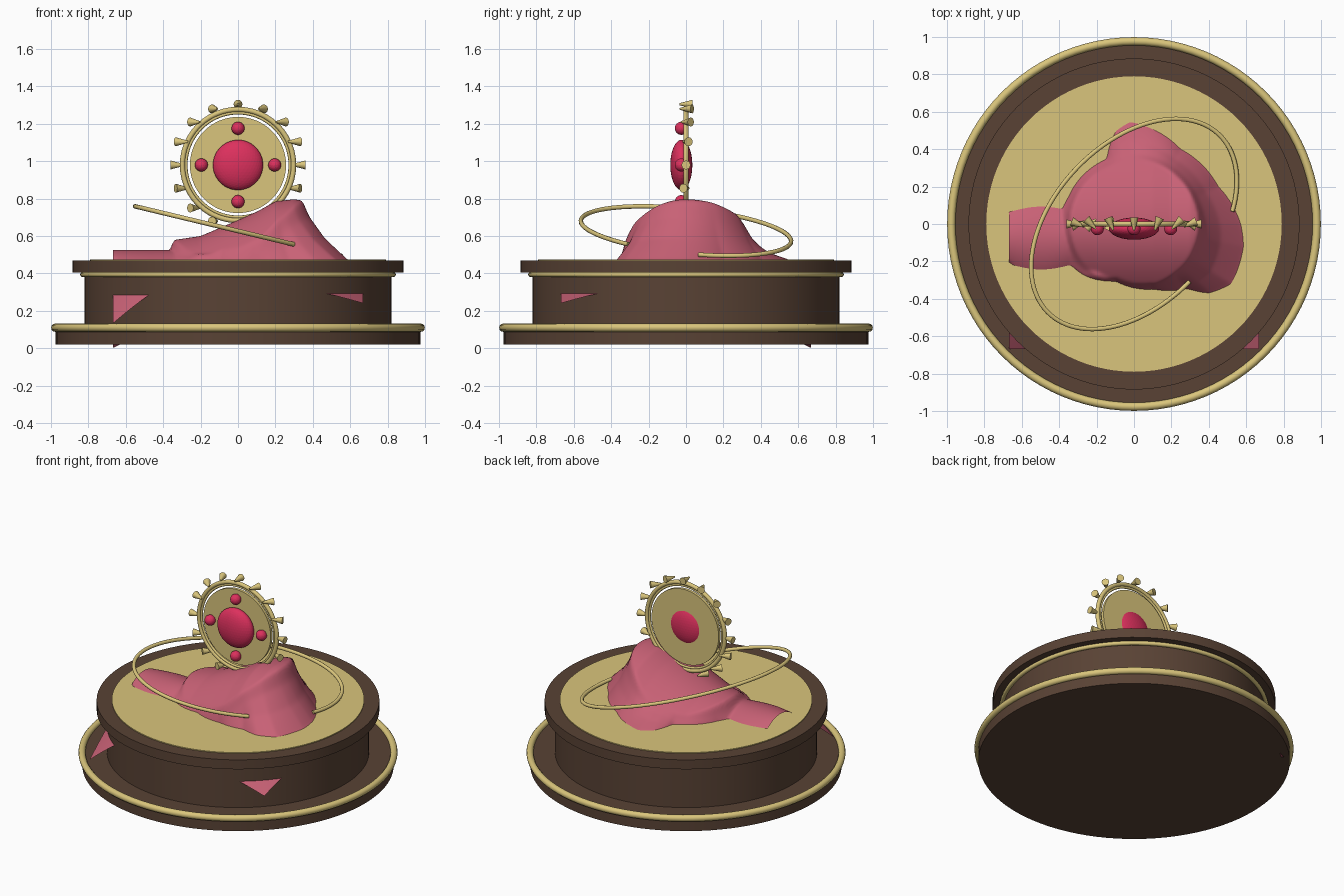
import bpy, bmesh, math
from mathutils import Vector

if "Cube" in bpy.data.objects:
    bpy.data.objects.remove(bpy.data.objects["Cube"])


def material(name, color):
    m = bpy.data.materials.new(name)
    m.diffuse_color = (*color, 1)
    m.use_nodes = True
    m.node_tree.nodes["Principled BSDF"].inputs["Base Color"].default_value = m.diffuse_color
    return m


WOOD = material("wood", (0.10, 0.055, 0.035))
GOLD = material("gold", (0.70, 0.56, 0.20))
CLOTH = material("cloth", (0.58, 0.12, 0.18))
GEM = material("gem", (0.72, 0.03, 0.11))


def finish(name, mat, smooth=True):
    o = bpy.context.object
    o.name = name
    o.data.materials.append(mat)
    if smooth:
        bpy.ops.object.shade_smooth_by_angle(angle=math.radians(35))
    return o


def disc(name, r, z0, z1, mat):
    bpy.ops.mesh.primitive_cylinder_add(vertices=96, radius=r, depth=z1 - z0,
                                        location=(0, 0, (z0 + z1) / 2))
    return finish(name, mat)


def ring(name, major, minor, loc, mat, rot=(0, 0, 0)):
    bpy.ops.mesh.primitive_torus_add(major_radius=major, minor_radius=minor, location=loc,
                                     rotation=rot, major_segments=96, minor_segments=12)
    return finish(name, mat)


# Round plinth
disc("base_plate", 0.975, 0.02, 0.11, WOOD)
ring("base_trim", 0.977, 0.022, (0, 0, 0.11), GOLD)
disc("drum", 0.82, 0.10, 0.42, WOOD)
ring("drum_trim", 0.83, 0.014, (0, 0, 0.395), GOLD)
disc("top_rim", 0.885, 0.405, 0.47, WOOD)
disc("top_inlay", 0.79, 0.46, 0.476, GOLD)


# Draped cloth: a square sheet lifted by a mound, with corners hanging through the plinth
def lerp(x, pts):
    if x <= pts[0][0]:
        return pts[0][1]
    for (a, p), (b, q) in zip(pts, pts[1:]):
        if x <= b:
            return p + (q - p) * (x - a) / (b - a)
    return pts[-1][1]


OUTLINE = [(-0.39, 0.06), (-0.35, 0.15), (-0.15, 0.35), (-0.1, 0.5), (-0.02, 0.55),
           (0.05, 0.53), (0.25, 0.4), (0.45, 0.2), (0.57, 0.0), (0.585, -0.12),
           (0.52, -0.32), (0.4, -0.37), (0.28, -0.345), (0.1, -0.35), (-0.1, -0.31),
           (-0.27, -0.28), (-0.36, -0.2)]
POLAR = sorted((math.atan2(y, x), math.hypot(x, y)) for x, y in OUTLINE)
POLAR = ([(POLAR[-1][0] - math.tau, POLAR[-1][1])] + POLAR
         + [(POLAR[0][0] + math.tau, POLAR[0][1])])
RIDGE = [(-0.37, 0.575), (-0.2, 0.60), (0, 0.685), (0.1, 0.73), (0.2, 0.785),
         (0.3, 0.797), (0.37, 0.785)]
CORNERS = {(-1, -1): (0.28, 0.13), (1, -1): (0.29, 0.24), (-1, 1): (0.09, 0.0), (1, 1): (0.09, 0.05)}
FLOOR = 0.475


def crown(x, y):
    return max(FLOOR + 0.03, lerp(x, RIDGE) - (1.5 if y < 0 else 0.95) * y * y)


def cloth_height(x, y):
    r, a = math.hypot(x, y), math.atan2(y, x)
    edge = lerp(a, POLAR)
    inner = min(0.345, edge * 0.93)
    if r <= inner:
        z = crown(x, y)
    else:
        top = crown(x * inner / r, y * inner / r)
        t = (r - inner) / (edge - inner)
        z = FLOOR + (top - FLOOR) * (lerp(t, [(0, 1), (0.15, 0.74), (0.5, 0.37), (1, 0)])
                                     if t <= 1 else 0) - max(0, t - 1) * 0.15
    if x < -0.3:
        arch = 1 - ((y + 0.075) / (0.14 + 0.03 * math.sin((x + 0.67) * 9))) ** 2
        z = max(z, FLOOR + 0.05 * arch)
    mid, tip = CORNERS[(1 if x > 0 else -1, 1 if y > 0 else -1)]
    w = (r - 0.824) / 0.123
    hang = mid + (tip - mid) * max(w, -1)
    return max(z, hang) if r < 0.7 and z > 0.45 else hang if r > 0.7 and z < FLOOR else max(z, 0.3)


bpy.ops.mesh.primitive_grid_add(x_subdivisions=130, y_subdivisions=130, size=1.34)
for v in bpy.context.object.data.vertices:
    v.co.z = cloth_height(v.co.x, v.co.y)
cloth = finish("draped_cloth", CLOTH, False)
bpy.ops.object.shade_smooth()
mod = cloth.modifiers.new("soften", 'SMOOTH')
mod.factor, mod.iterations = 0.5, 3

# Upright medallion: disc and concentric rings
C = Vector((0, 0, 0.98))
UP = (math.pi / 2, 0, 0)
bpy.ops.mesh.primitive_cylinder_add(vertices=64, radius=0.257, depth=0.02, location=C, rotation=UP)
finish("medallion_disc", GOLD)
ring("medallion_inner_ring", 0.278, 0.008, C, GOLD, UP)
ring("medallion_outer_ring", 0.297, 0.014, C, GOLD, UP)

# Sixteen flared studs, each turned about the vertical axis
for i in range(16):
    a = i * math.tau / 16
    p = C + Vector((math.cos(a), 0, math.sin(a))) * 0.325
    bpy.ops.mesh.primitive_cone_add(vertices=12, radius1=0.005, radius2=0.024, depth=0.072,
                                    location=p, rotation=(0, math.pi / 2, a))
    finish(f"stud_{i + 1}", GOLD)


# Faceted gems
def gem(name, loc, r, flat=1):
    bpy.ops.mesh.primitive_ico_sphere_add(subdivisions=4 if r > 0.1 else 3, radius=r, location=loc)
    bpy.context.object.scale.y = flat
    return finish(name, GEM, False)


gem("centre_gem", C + Vector((0, -0.025, 0)), 0.134, 0.44)
for i in range(4):
    a = i * math.pi / 2
    gem(f"small_gem_{i + 1}", C + Vector((0.196 * math.cos(a), -0.025, 0.196 * math.sin(a))), 0.035)

# Open tilted hoop around the cloth
curve = bpy.data.curves.new("hoop", 'CURVE')
curve.dimensions = '3D'
curve.bevel_depth, curve.bevel_resolution = 0.012, 3
curve.use_fill_caps = True
N = 96
sp = curve.splines.new('POLY')
sp.points.add(N)
for i, pt in enumerate(sp.points):
    t = -0.3 + (math.tau - 0.7) * i / N
    x, y = 0.55 * math.cos(t), 0.562 * math.sin(t + 0.42)
    pt.co = (x, y, 0.627 - 0.24 * x, 1)
hoop = bpy.data.objects.new("hoop", curve)
bpy.context.collection.objects.link(hoop)
curve.materials.append(GOLD)
